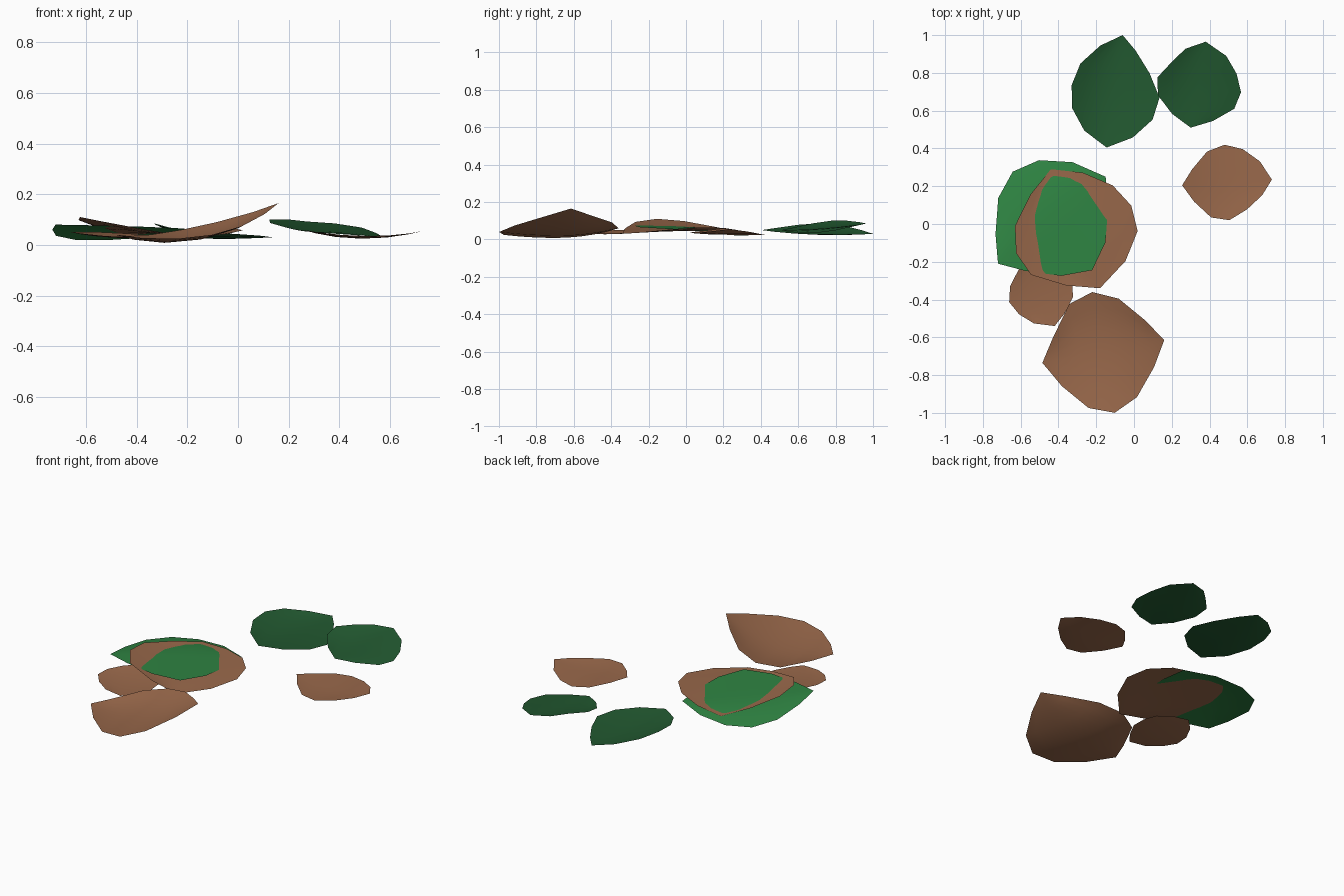
import bpy, bmesh, math
from mathutils import Vector

cube = bpy.data.objects.get("Cube")
if cube:
    bpy.data.objects.remove(cube, do_unlink=True)


def material(name, colour):
    mat = bpy.data.materials.new(name)
    mat.use_nodes = True
    mat.diffuse_color = (*colour, 1)
    mat.node_tree.nodes["Principled BSDF"].inputs["Base Color"].default_value = (*colour, 1)
    return mat


brown = material("dry brown", (0.32, 0.14, 0.07))
green = material("fresh green", (0.028, 0.23, 0.055))
dark_green = material("dark green", (0.016, 0.1, 0.03))

STATIONS = (0.12, 0.3, 0.5, 0.7, 0.88)
ACROSS = 8


def leaf(name, mat, start, end, left, right, z_start, z_mid, z_end, z_left, z_right):
    """Curled sheet between two tips; widths are in hundredths at each station."""
    a, b = Vector(start), Vector(end)
    axis = b - a
    normal = Vector((-axis.y, axis.x)).normalized()

    def height(u, v):
        spine = (z_start * 2 * (u - 0.5) * (u - 1) + z_mid * 4 * u * (1 - u)
                 + z_end * 2 * u * (u - 0.5))
        edge = z_left if v > 0 else z_right
        return spine + (edge - z_mid) * v * v * math.sin(math.pi * u)

    bm = bmesh.new()
    tip_a = bm.verts.new((a.x, a.y, z_start))
    tip_b = bm.verts.new((b.x, b.y, z_end))
    rows = []
    for u, wl, wr in zip(STATIONS, left, right):
        row = []
        for i in range(ACROSS + 1):
            v = 2 * i / ACROSS - 1
            p = a + axis * u + normal * v * (wl if v > 0 else wr) / 100
            row.append(bm.verts.new((p.x, p.y, height(u, v))))
        rows.append(row)
    # Blade strips, then the pointed ends
    for low, high in zip(rows, rows[1:]):
        for i in range(ACROSS):
            bm.faces.new((low[i + 1], low[i], high[i], high[i + 1]))
    for i in range(ACROSS):
        bm.faces.new((tip_a, rows[0][i], rows[0][i + 1]))
        bm.faces.new((tip_b, rows[-1][i + 1], rows[-1][i]))
    bmesh.ops.recalc_face_normals(bm, faces=bm.faces)
    if sum(f.normal.z for f in bm.faces) < 0:
        bmesh.ops.reverse_faces(bm, faces=bm.faces)
    for f in bm.faces:
        f.smooth = True
    mesh = bpy.data.meshes.new(name)
    bm.to_mesh(mesh)
    bm.free()
    mesh.materials.append(mat)
    bpy.context.collection.objects.link(bpy.data.objects.new(name, mesh))


# Dark leaves at the back
leaf("back_leaf", dark_green, (-0.145, 0.405), (-0.06, 1.0),
     left=(13, 21, 23, 20, 11), right=(13, 22, 24, 17, 8),
     z_start=0.05, z_mid=0.025, z_end=0.03, z_left=0.085, z_right=0.03)
leaf("back_left_leaf", dark_green, (0.30, 0.51), (0.38, 0.965),
     left=(11, 20, 22, 16, 10), right=(11, 21, 23, 19, 12),
     z_start=0.05, z_mid=0.06, z_end=0.085, z_left=0.1, z_right=0.035)

# Dry leaves
leaf("left_leaf", brown, (0.255, 0.205), (0.73, 0.235),
     left=(8, 17, 20, 17, 10), right=(9, 18, 20, 15, 8),
     z_start=0.06, z_mid=0.025, z_end=0.055, z_left=0.025, z_right=0.035)
leaf("front_leaf", brown, (-0.485, -0.735), (0.16, -0.615),
     left=(12, 28, 32, 26, 12), right=(14, 28, 33, 27, 13),
     z_start=0.04, z_mid=0.02, z_end=0.165, z_left=0.06, z_right=0.04)
leaf("small_leaf", brown, (-0.42, -0.54), (-0.54, -0.17),
     left=(10, 16, 19, 16, 9), right=(7, 14, 16, 15, 9),
     z_start=0.03, z_mid=0.03, z_end=0.05, z_left=0.05, z_right=0.035)
leaf("lower_pile_leaf", brown, (-0.18, -0.34), (-0.44, 0.29),
     left=(16, 31, 34, 29, 15), right=(18, 30, 32, 27, 15),
     z_start=0.03, z_mid=0.045, z_end=0.04, z_left=0.11, z_right=0.065)

# Fresh leaf lying over the pile
leaf("upper_pile_leaf", green, (-0.72, -0.21), (-0.15, 0.25),
     left=(13, 27, 33, 29, 17), right=(12, 26, 34, 27, 13),
     z_start=0.08, z_mid=0.065, z_end=0.04, z_left=0.02, z_right=0.065)
